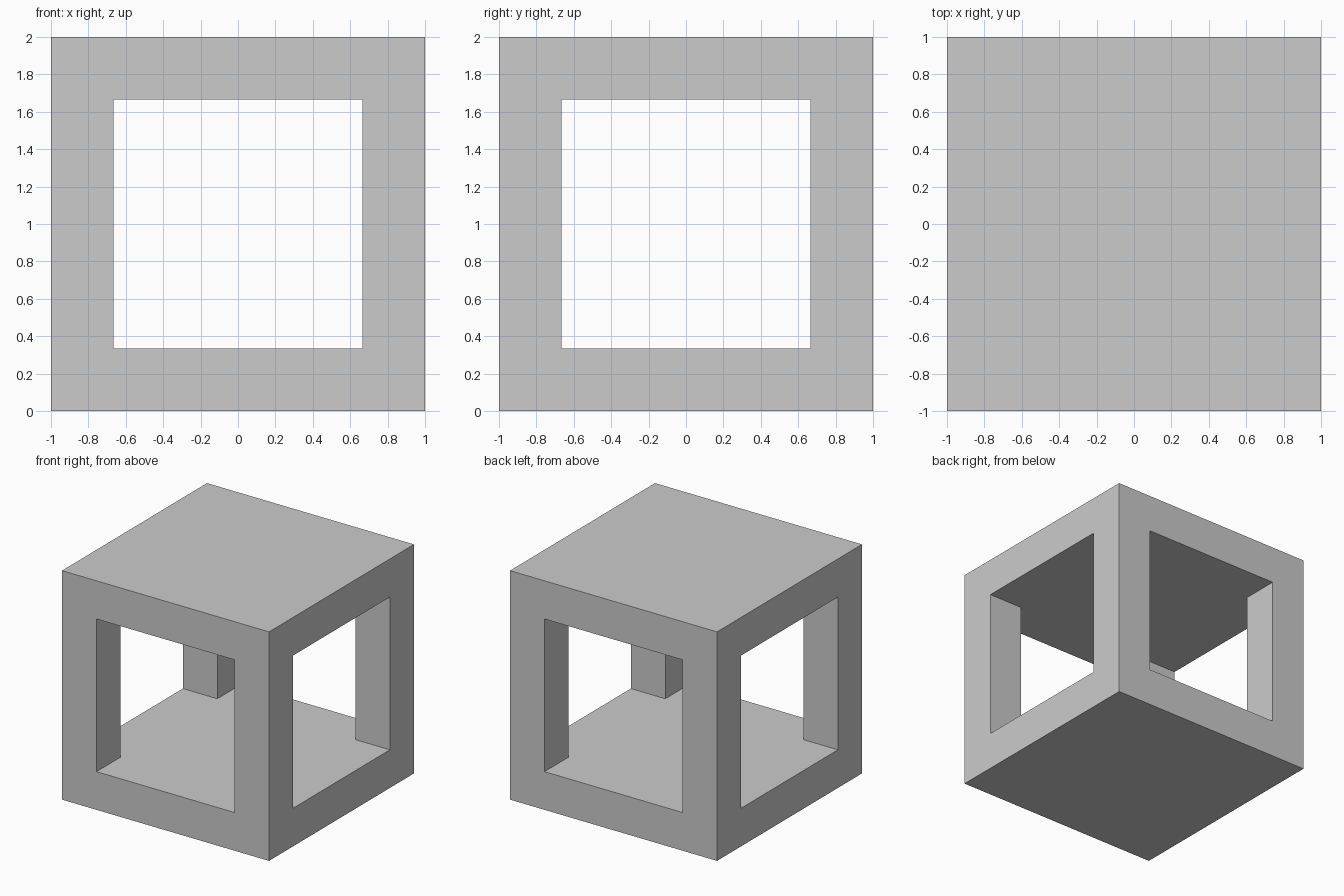
import bpy
import bmesh

if "Cube" in bpy.data.objects:
    bpy.data.objects.remove(bpy.data.objects["Cube"])

SIZE = 2.0
BAR = SIZE / 3 / 2          # thickness of slabs and posts
H = SIZE / 2
W = H - BAR                 # half width of each window
OUT = H + 0.5               # cutter reaches past the walls


def prism(name, outline, z0, z1):
    """Closed prism from a flat outline."""
    bm = bmesh.new()
    face = bm.faces.new([bm.verts.new((x, y, z0)) for x, y in outline])
    top = bmesh.ops.extrude_face_region(bm, geom=[face])
    verts = [v for v in top["geom"] if isinstance(v, bmesh.types.BMVert)]
    bmesh.ops.translate(bm, verts=verts, vec=(0, 0, z1 - z0))
    bmesh.ops.recalc_face_normals(bm, faces=bm.faces)
    mesh = bpy.data.meshes.new(name)
    bm.to_mesh(mesh)
    bm.free()
    obj = bpy.data.objects.new(name, mesh)
    bpy.context.collection.objects.link(obj)
    return obj


# Solid cube that becomes the frame
frame = prism("cube_frame", [(-H, -H), (H, -H), (H, H), (-H, H)], 0, SIZE)

# Cross-shaped cutter: both window tunnels in one solid
quarter = [(W, -OUT), (W, -W), (OUT, -W)]
cross = []
for _ in range(4):
    cross += quarter
    quarter = [(-y, x) for x, y in quarter]
cutter = prism("window_cutter", cross, BAR, SIZE - BAR)
cutter.hide_render = True

# Cut the windows, leaving two slabs and four corner posts
mod = frame.modifiers.new("windows", 'BOOLEAN')
mod.operation = 'DIFFERENCE'
mod.solver = 'EXACT'
mod.object = cutter
bpy.context.view_layer.objects.active = frame
bpy.ops.object.modifier_apply(modifier=mod.name)
bpy.data.objects.remove(cutter)
